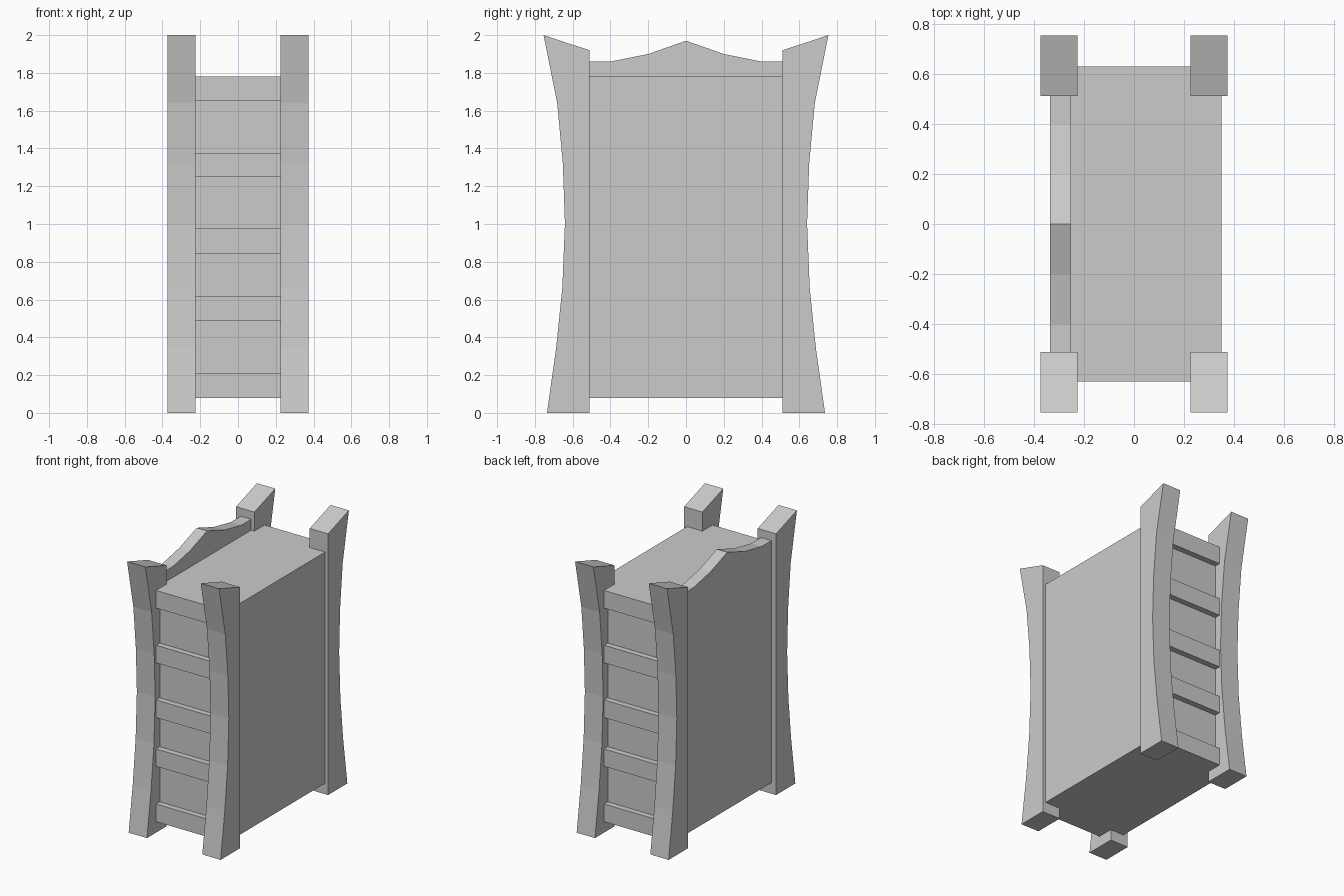
import bpy
import bmesh

if "Cube" in bpy.data.objects:
    bpy.data.objects.remove(bpy.data.objects["Cube"])


def extrude_profile(name, profile, x0, x1):
    """Solid from a (y, z) outline spanning x0..x1."""
    bm = bmesh.new()
    face = bm.faces.new([bm.verts.new((x0, y, z)) for y, z in profile])
    ext = bmesh.ops.extrude_face_region(bm, geom=[face])
    verts = [v for v in ext["geom"] if isinstance(v, bmesh.types.BMVert)]
    bmesh.ops.translate(bm, verts=verts, vec=(x1 - x0, 0, 0))
    bmesh.ops.recalc_face_normals(bm, faces=bm.faces)
    mesh = bpy.data.meshes.new(name)
    bm.to_mesh(mesh)
    bm.free()
    obj = bpy.data.objects.new(name, mesh)
    bpy.context.collection.objects.link(obj)
    return obj


def box(name, x, y, z):
    outline = [(y[0], z[0]), (y[1], z[0]), (y[1], z[1]), (y[0], z[1])]
    return extrude_profile(name, outline, *x)


BOTTOM, TOP = 0.08, 1.78
INNER_X, OUTER_X = 0.225, 0.374
POST_Y = 0.512

# Main body: recessed end walls and flat side
box("body", (-INNER_X, INNER_X), (-0.587, 0.587), (BOTTOM, TOP))
box("flat_side_panel", (INNER_X, 0.35), (-POST_Y, POST_Y), (BOTTOM, TOP))
box("side_filler", (-0.251, -INNER_X), (-POST_Y, POST_Y), (BOTTOM, TOP))

# Side panel with a peaked, wavy top
half = [(0.2, 1.90), (0.4, 1.86), (POST_Y, 1.86)]
crest = [(-y, z) for y, z in reversed(half)] + [(0, 1.97)] + half
extrude_profile("crested_side_panel",
                [(POST_Y, BOTTOM), (-POST_Y, BOTTOM)] + crest, -0.336, -0.251)

# Four curved corner posts with sloping tops
post = [(POST_Y, 0), (0.736, 0), (0.688, 0.34), (0.655, 0.66), (0.641, 1.0),
        (0.652, 1.32), (0.682, 1.64), (0.754, 2.0), (POST_Y, 1.92)]
for end, sy in (("front", -1), ("back", 1)):
    outline = [(sy * y, z) for y, z in post]
    for side, x0 in (("left", -OUTER_X), ("right", INNER_X)):
        extrude_profile(f"{end}_{side}_post", outline,
                        x0, x0 + OUTER_X - INNER_X)

# Horizontal slats across both ends
slats = [(BOTTOM, 0.21), (0.487, 0.615), (0.845, 0.975),
         (1.248, 1.377), (1.65, TOP)]
for end, ys in (("front", (-0.63, -0.587)), ("back", (0.587, 0.63))):
    for i, zs in enumerate(slats):
        box(f"{end}_slat_{i + 1}", (-INNER_X, INNER_X), ys, zs)
